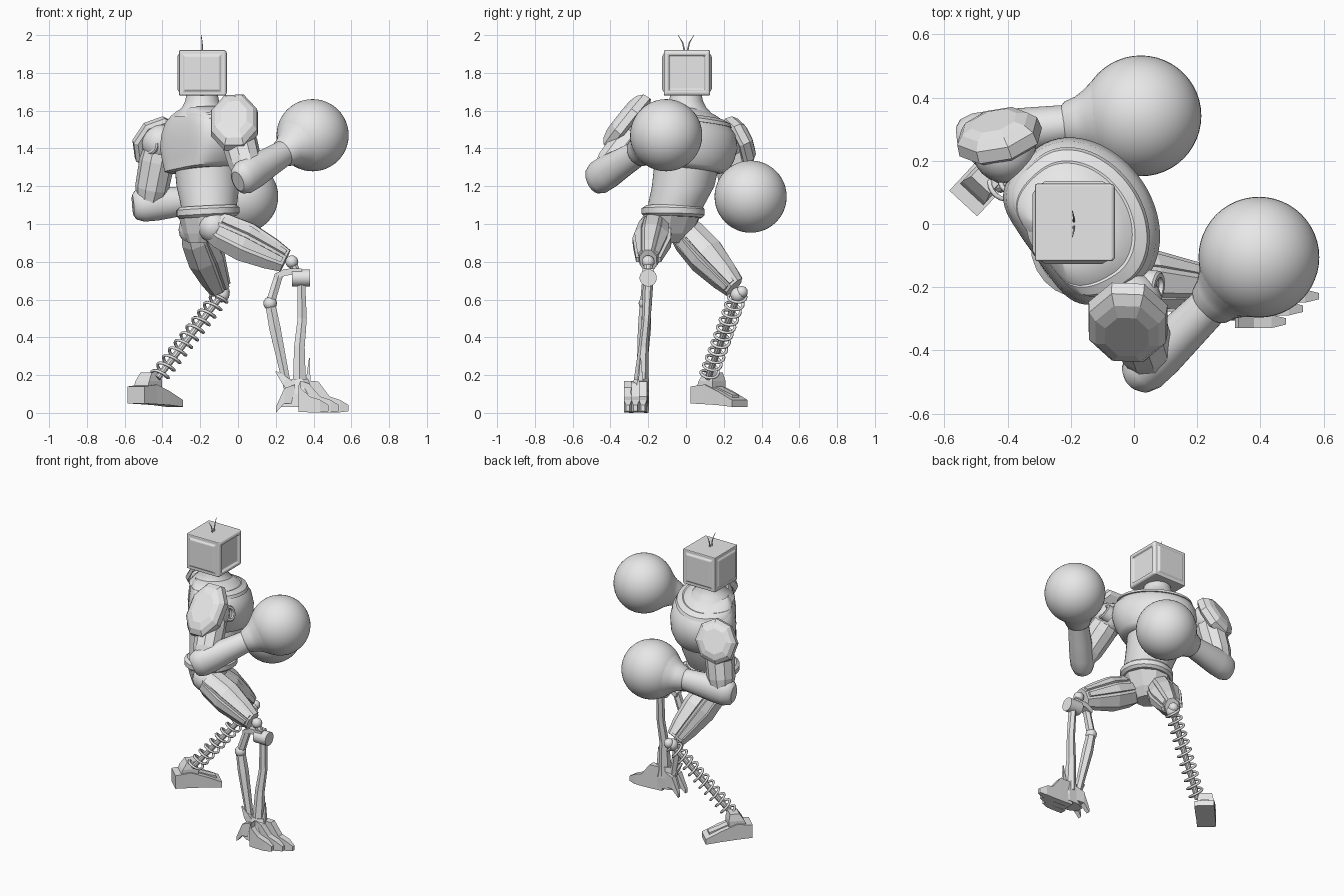
import bpy, bmesh, math
from mathutils import Vector as V

if "Cube" in bpy.data.objects:
    bpy.data.objects.remove(bpy.data.objects["Cube"])

grey = bpy.data.materials.new("plain grey")
grey.use_nodes = True
COLOUR = (0.8, 0.8, 0.8, 1)
grey.diffuse_color = COLOUR
grey.node_tree.nodes["Principled BSDF"].inputs["Base Color"].default_value = COLOUR
smooth_parts = []


def add(name, bm, smooth=False):
    bmesh.ops.recalc_face_normals(bm, faces=bm.faces)
    me = bpy.data.meshes.new(name)
    bm.to_mesh(me)
    bm.free()
    me.materials.append(grey)
    ob = bpy.data.objects.new(name, me)
    bpy.context.collection.objects.link(ob)
    if smooth:
        smooth_parts.append(ob)
    return ob


def tube(name, pts, radii, sides=24, axis=None, hint=(0, 0, 1), back=1):
    """Loft of elliptical rings across an axis; a radius may be (side, up).
    A back exponent below 1 squares off the half facing away from the hint."""
    pts = [V(p) for p in pts]
    d = (V(axis) if axis else pts[-1] - pts[0]).normalized()
    u = d.cross(V(hint)).normalized()
    v = u.cross(d)
    bm = bmesh.new()
    rings = []
    for p, r in zip(pts, radii):
        a, b = r if isinstance(r, tuple) else (r, r)
        k = 1 / math.cos(math.pi / sides)
        ring = []
        for i in range(sides):
            t = 2 * math.pi * (i + .5) / sides
            c, s = math.cos(t), math.sin(t)
            if s < 0:
                c = math.copysign(abs(c) ** back, c)
            ring.append(bm.verts.new(p + u * a * k * c + v * b * k * s))
        rings.append(ring)
    for lo, hi in zip(rings, rings[1:]):
        for i in range(sides):
            j = (i + 1) % sides
            bm.faces.new((lo[i], lo[j], hi[j], hi[i]))
    bm.faces.new(rings[0])
    bm.faces.new(rings[-1])
    return add(name, bm, sides > 12)


def rod(name, a, b, r, sides=12, **kw):
    return tube(name, [a, b], [r, r], sides, **kw)


def ball(name, c, r, seg=24):
    bm = bmesh.new()
    bmesh.ops.create_uvsphere(bm, u_segments=seg, v_segments=seg // 2, radius=r)
    bmesh.ops.translate(bm, verts=bm.verts, vec=c)
    return add(name, bm, True)


def along(a, b, *fr):
    return [V(a).lerp(V(b), f) for f in fr]


def rails(name, a, b, up, shell, angles):
    """Slim raised strips running lengthwise over a limb shell."""
    d = (V(b) - V(a)).normalized()
    side = d.cross(V(up)).normalized()
    top = side.cross(d)
    for deg in angles:
        t = math.radians(deg)
        out = side * math.cos(t) + top * math.sin(t)
        tube(name, [V(a).lerp(V(b), f) + out * r for f, r in shell],
             [(.022, .008), (.026, .01), (.014, .008)], 4, hint=out)


# head: boxy set with raised side panels and a sunken screen on +x
bm = bmesh.new()
bmesh.ops.create_cube(bm, size=1)
bmesh.ops.scale(bm, verts=bm.verts, vec=(.245, .245, .24))
bmesh.ops.translate(bm, verts=bm.verts, vec=(-.19, .005, 1.8))
walls = [f for f in bm.faces if abs(f.normal.z) < .5]
screen = [f for f in walls if f.normal.x > .5]
rest = [f for f in walls if f not in screen]
bmesh.ops.inset_individual(bm, faces=rest, thickness=.032)
bmesh.ops.inset_individual(bm, faces=rest, thickness=.01, depth=.009)
bmesh.ops.inset_individual(bm, faces=screen, thickness=.015, depth=.008)
bmesh.ops.inset_individual(bm, faces=screen, thickness=.022)
bmesh.ops.inset_individual(bm, faces=screen, thickness=.006, depth=-.014)
head = add("head", bm)
bev = head.modifiers.new("soft edges", "BEVEL")
bev.width, bev.segments, bev.limit_method = .016, 2, "ANGLE"
for s in (-1, 1):
    tube("antenna", [(-.19, s * .008, 1.915), (-.19, s * .018, 1.96), (-.195, s * .042, 2)],
         [.004, .003, .001], 6)

# torso, turned toward +x +y with the shoulder line slightly tilted
SH = V((.57, -.81, .12)).normalized()
FACE = V((.81, .57, 0))
UP = SH.cross(FACE)


def stack(name, rows):
    tube(name, [V((x, 0, z)) + FACE * f for x, f, z, _ in rows], [r[3] for r in rows],
         64, axis=UP, hint=FACE, back=.38)


stack("chest", [(-.17, .005, 1.285, (.18, .17)), (-.175, .018, 1.295, (.21, .19)),
                (-.175, .024, 1.31, (.222, .195)), (-.175, .034, 1.36, (.25, .204)),
                (-.18, .04, 1.43, (.272, .207)), (-.18, .036, 1.5, (.262, .196)),
                (-.185, .024, 1.55, (.23, .17)), (-.19, .01, 1.585, (.175, .14)),
                (-.19, 0, 1.61, (.12, .11))])
stack("collar", [(-.18, .032, 1.535, (.245, .181)), (-.18, .029, 1.555, (.238, .175)),
                 (-.185, .018, 1.572, (.205, .157)), (-.185, .018, 1.567, (.18, .14))])
tube("neck", [(-.19, 0, 1.57), (-.19, 0, 1.62), (-.19, 0, 1.65), (-.19, 0, 1.7)],
     [.15, .105, .09, .08], 28, hint=(0, 1, 0))
tube("abdomen", [(-.155, -.065, 1.06), (-.155, -.045, 1.12), (-.16, -.015, 1.2), (-.165, .005, 1.32)],
     [.14, .152, .165, .172], 32, axis=(0, 0, 1), hint=FACE)
tube("waist_ring", [(-.16, -.068, 1.035), (-.16, -.068, 1.05), (-.16, -.068, 1.08), (-.16, -.063, 1.095)],
     [.15, .166, .166, .15], 24, axis=(-.05, .02, 1), hint=FACE)
tube("pelvis", [(-.19, -.09, .9), (-.18, -.08, .95), (-.165, -.07, 1.05)],
     [(.07, .07), (.12, .1), (.15, .14)], 10, axis=(0, 0, 1), hint=FACE)


# arms
def arm(side, shoulder, elbow, glove, plate, normal, slope, size, disc, face):
    shoulder, elbow, glove, plate = map(V, (shoulder, elbow, glove, plate))
    ball(side + "_shoulder", shoulder, .1)
    n = V(normal).normalized()
    tube(side + "_shoulder_plate", [plate + n * k for k in (-.045, -.03, .01, .035, .048)],
         [tuple(s * f for s in size) for f in (.86, 1, .97, .8, .55)], 8, axis=n, hint=slope)
    f = V(face).normalized()
    tube(side + "_shoulder_disc", [V(disc) + f * k for k in (-.05, 0, .006, .006, -.008)],
         [.052, .052, .045, .032, .03], 20)
    tube(side + "_upper_arm", along(shoulder, elbow, 0, .3, .75, 1), [.08, .09, .085, .065], 10)
    d = (glove - elbow).normalized()
    L = (glove - elbow).length
    tube(side + "_forearm", [elbow + d * k for k in (-.085, -.07, -.03, .04, .16, L - .2)],
         [(.04, .055), (.06, .076), (.074, .09), (.076, .09), (.07, .078), (.062, .066)], 20)
    tube(side + "_glove_cuff", [glove - d * k for k in (.25, .235, .2, .17, .13, .1)],
         [.06, .075, .086, .104, .138, .16], 32)
    ball(side + "_glove", glove, .191, 48)


arm("right", (-.01, -.25, 1.5), (.055, -.44, 1.26), (.395, -.105, 1.47), (-.02, -.32, 1.545),
    (-.05, -.78, .62), (0, .62, .78), (.125, .175), (.075, -.2, 1.5), (.9, -.1, .35))
arm("left", (-.41, .23, 1.43), (-.472, .28, 1.105), (.022, .342, 1.145), (-.43, .285, 1.435),
    (-.28, .85, .4), (.5, -.1, .85), (.125, .14), (-.46, .17, 1.42), (-.75, -.65, .1))

# thighs: faceted shells with lengthwise strips
for side, hip, knee, up in (("right", (-.13, -.165, .985), (.25, -.2, .805), (0, 0, 1)),
                            ("left", (-.23, -.02, .97), (-.1, .255, .665), (.3, 0, 1))):
    tube(side + "_thigh", along(hip, knee, -.08, .12, .45, .8, 1),
         [(.06, .07), (.08, .095), (.08, .105), (.06, .083), (.045, .062)], 8, hint=up)
    rails(side + "_thigh_strip", hip, knee, up, ((.08, .082), (.45, .092), (.97, .058)),
          (0, 45, 135, 180))
    ball(side + "_hip", hip, .085, 16)

# right lower leg: twin struts
ball("right_knee", (.285, -.2, .8), .034, 16)
rod("right_knee_link", (.28, -.2, .81), (.325, -.2, .71), .022, 8, hint=(0, 1, 0))
rod("right_knee_barrel", (.285, -.2, .715), (.38, -.2, .715), .045, 20)
tube("knee_bracket", [(.195, -.2, .72), (.25, -.2, .745), (.34, -.2, .75)],
     [(.028, .015), (.03, .018), (.03, .015)], 4)
tube("rear_strut_upper", [(.215, -.205, .725), (.17, -.215, .58)], [.022, .024], 6, hint=(0, 1, 0))
ball("rear_strut_joint", (.17, -.215, .58), .036, 16)
tube("rear_strut_lower", [(.17, -.215, .58), (.195, -.22, .45), (.265, -.24, .12)],
     [.026, .03, .02], 6, hint=(0, 1, 0))
tube("front_strut", [(.335, -.2, .7), (.34, -.21, .5), (.325, -.225, .35), (.325, -.24, .12)],
     [(.02, .024), (.024, .02), (.028, .022), (.035, .038)], 6, hint=(0, 1, 0))
tube("ankle_spike", [(.37, -.24, .15), (.378, -.24, .29)], [.014, .002], 4, hint=(0, 1, 0))
tube("right_ankle", [(.32, -.255, .03), (.325, -.25, .1), (.325, -.24, .18)],
     [(.05, .09), (.048, .075), (.035, .045)], 8, hint=(1, 0, 0), axis=(0, 0, 1))

# right foot: fore claws of growing reach, paired rear claws, a heel spur
for k, tip in ((-1, .48), (0, .535), (1, .585)):
    y = -.268 + k * .04
    top = .08 + k * .006
    tube("front_claw", [(.33, y, .09), (tip - .16, y, top), (tip - .1, y, .045),
                        (tip - .045, y, .036), (tip, y, .025)],
         [(.02, .08), (.021, top - .005), (.021, .042), (.021, .033), (.01, .016)], 4, axis=(1, 0, 0))
for k in (-1, 1):
    tube("rear_claw", [(.3, -.25 + k * .03, .1), (.245, -.25 + k * .035, .09), (.2, -.25 + k * .04, .015)],
         [(.018, .05), (.02, .04), (.012, .015)], 4, axis=(-1, 0, 0))
tube("heel_spur", [(.29, -.245, .13), (.25, -.245, .17), (.2, -.245, .22)],
     [.028, .022, .003], 4, hint=(0, 1, 0))

# left lower leg: coil spring on a thin core
TOP, BASE = V((-.085, .275, .625)), V((-.425, .115, .185))
ball("left_knee", TOP, .04, 16)
ball("left_knee_cap", TOP + V((.01, .02, .015)), .032, 16)
rod("spring_core", TOP, BASE, .017, 10)
axis = (BASE - TOP).normalized()
u = axis.cross(V((0, 0, 1))).normalized()
v = axis.cross(u)
cu = bpy.data.curves.new("coil_spring", "CURVE")
cu.dimensions, cu.bevel_depth, cu.bevel_resolution = "3D", .008, 1
sp = cu.splines.new("POLY")
TURNS, STEPS = 11, 16
sp.points.add(TURNS * STEPS)
for i, p in enumerate(sp.points):
    t = 2 * math.pi * i / STEPS
    q = TOP.lerp(BASE, i / (TURNS * STEPS)) + (u * math.cos(t) + v * math.sin(t)) * .045
    p.co = (*q, 1)
cu.materials.append(grey)
bpy.context.collection.objects.link(bpy.data.objects.new("coil_spring", cu))

# left foot: wedge shoe with ankle block
DIR = V((.68, .73, 0)).normalized()


def at(k, z):
    return V((-.54, .065, z)) + DIR * k


tube("left_foot", [at(0, .095), at(.1, .098), at(.2, .077), at(.3, .05)],
     [(.06, .045), (.06, .052), (.062, .036), (.062, .018)], 4, axis=DIR)
tube("left_foot_ridge", [at(.1, .14), at(.2, .1), at(.27, .075)], [(.025, .02)] * 3, 4, axis=DIR)
tube("left_ankle", [at(.09, .12), at(.1, .17), at(.11, .215)],
     [(.05, .06), (.05, .05), (.04, .03)], 4, axis=(0, 0, 1), hint=DIR)

# shading
bpy.ops.object.select_all(action="DESELECT")
for ob in smooth_parts:
    ob.select_set(True)
bpy.context.view_layer.objects.active = smooth_parts[0]
bpy.ops.object.shade_smooth_by_angle(angle=math.radians(35))
